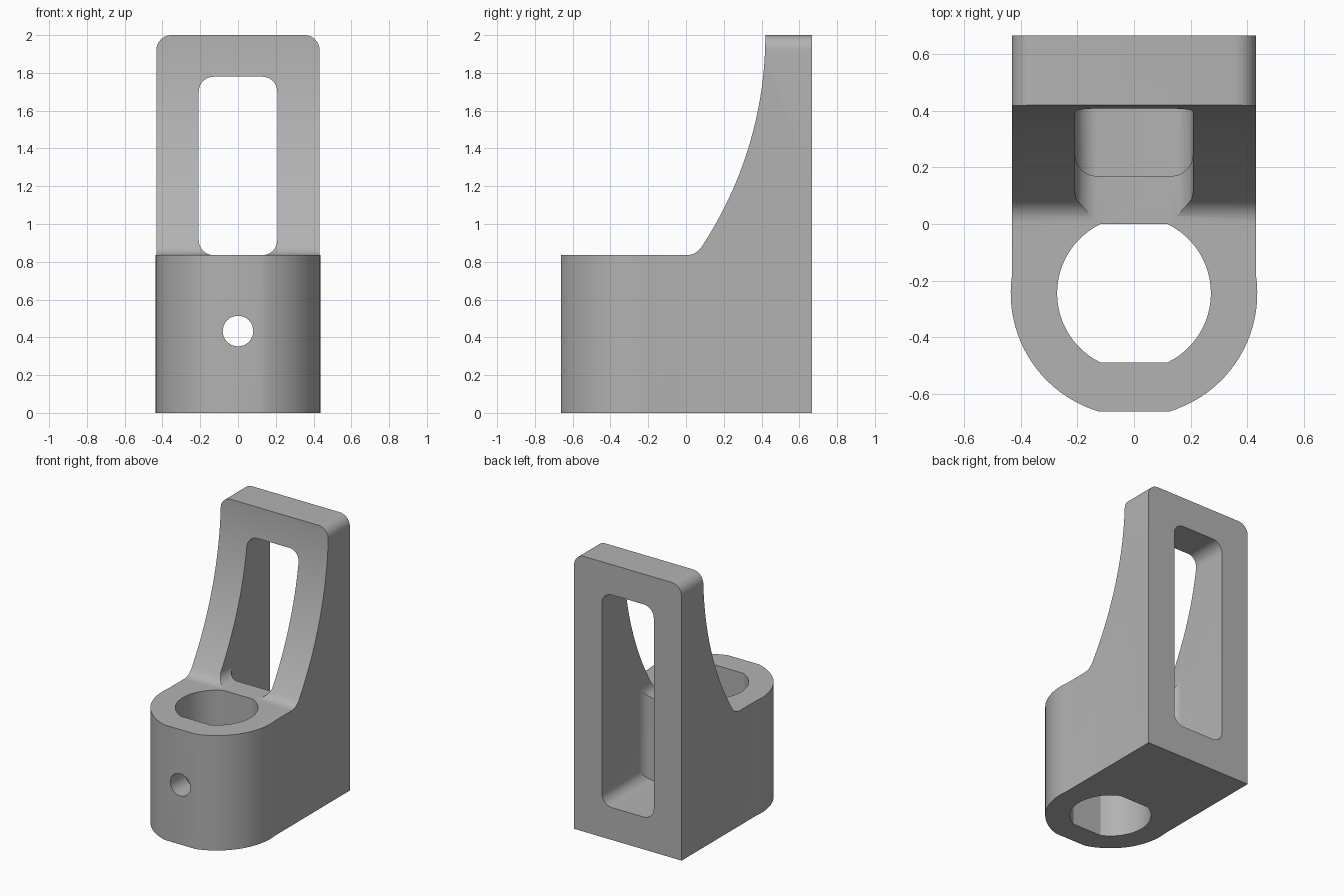
import bpy, bmesh, math
from mathutils import Vector

if "Cube" in bpy.data.objects:
    bpy.data.objects.remove(bpy.data.objects["Cube"])

grey = bpy.data.materials.new("plain grey")
grey.diffuse_color = (0.45, 0.45, 0.45, 1)
grey.use_nodes = True
grey.node_tree.nodes["Principled BSDF"].inputs["Base Color"].default_value = grey.diffuse_color


def prism(name, pts, axis, lo, hi):
    """Extrude a 2D outline along an axis: x uses (y, z), y uses (x, z), z uses (x, y)."""
    place = {"x": lambda p, t: (t, p[0], p[1]),
             "y": lambda p, t: (p[0], t, p[1]),
             "z": lambda p, t: (p[0], p[1], t)}[axis]
    bm = bmesh.new()
    a = [bm.verts.new(place(p, lo)) for p in pts]
    b = [bm.verts.new(place(p, hi)) for p in pts]
    bm.faces.new(a)
    bm.faces.new(b[::-1])
    n = len(pts)
    for i in range(n):
        j = (i + 1) % n
        bm.faces.new((a[j], a[i], b[i], b[j]))
    bmesh.ops.recalc_face_normals(bm, faces=bm.faces)
    me = bpy.data.meshes.new(name)
    bm.to_mesh(me)
    bm.free()
    ob = bpy.data.objects.new(name, me)
    bpy.context.collection.objects.link(ob)
    me.materials.append(grey)
    return ob


def arc(cx, cy, r, a0, a1, n):
    return [(cx + r * math.cos(math.radians(a0 + (a1 - a0) * i / n)),
             cy + r * math.sin(math.radians(a0 + (a1 - a0) * i / n))) for i in range(n + 1)]


def round_rect(x0, x1, y0, y1, r_low, r_high, n=10):
    """Rectangle with separate radii for the lower and upper corners."""
    pts = []
    for cx, sx, cy, sy, r, a in ((x1, -1, y0, 1, r_low, -90), (x1, -1, y1, -1, r_high, 0),
                                 (x0, 1, y1, -1, r_high, 90), (x0, 1, y0, 1, r_low, 180)):
        pts += arc(cx + sx * r, cy + sy * r, r, a, a + 90, n) if r else [(cx, cy)]
    return pts


def boolean(ob, cutter, operation):
    mod = ob.modifiers.new("cut", "BOOLEAN")
    mod.operation, mod.object, mod.solver = operation, cutter, "EXACT"
    bpy.context.view_layer.objects.active = ob
    bpy.ops.object.modifier_apply(modifier=mod.name)
    bpy.data.objects.remove(cutter)


W, BACK, CY, SHELF = 0.432, 0.667, -0.245, 0.835

# Side profile: low block, small fillet, sweeping arc up to the top of the plate
R = 2.03
sweep = [(0.42 - R + math.sqrt(R * R - (2 - z) ** 2), z)
         for z in [2 - (2 - 0.88) * i / 32 for i in range(33)]]
p0, p1, p2 = Vector(sweep[-1]), Vector((0.052, SHELF)), Vector((0.0, SHELF))
fillet = [tuple(p0 * (1 - t) ** 2 + p1 * 2 * t * (1 - t) + p2 * t * t)
          for t in [i / 10 for i in range(1, 11)]]
side = [(-0.8, 0), (BACK, 0), (BACK, 2)] + sweep + fillet + [(-0.8, SHELF)]
bracket = prism("bracket_body", side, "x", -0.6, 0.6)

# Plan outline: straight sides, round nose with a flat front
a = math.degrees(math.acos(0.125 / 0.436))
b = math.degrees(math.acos(W / 0.436))
plan = ([(W, BACK), (-W, BACK)] + arc(0, CY, 0.436, 180 - b, 180 + a, 24)
        + arc(0, CY, 0.436, -a, b, 24))
boolean(bracket, prism("plan_shape", plan, "z", -0.1, 2.1), "INTERSECT")

# Rounded top corners of the plate
front = round_rect(-0.6, 0.6, -0.1, 2, 0, 0)
front = round_rect(-W, W, 1.2, 2, 0, 0.08)
lower = [(-0.6, -0.1), (0.6, -0.1), (0.6, 1.2)]
i = len(front)
front = lower + front[1:i - 1] + [(-W, 1.2), (-0.6, 1.2)]
front.insert(3, (W, 1.2))
boolean(bracket, prism("front_shape", front, "y", -0.9, 0.9), "INTERSECT")

# Bore with flats front and back
f = math.degrees(math.asin(0.245 / 0.272))
bore = arc(0, CY, 0.272, -f, f, 24) + arc(0, CY, 0.272, 180 - f, 180 + f, 24)
boolean(bracket, prism("bore", bore, "z", -0.1, 0.95), "DIFFERENCE")

# Window through the plate above the shelf
S = 0.208
boolean(bracket, prism("window", round_rect(-S, S, SHELF, 1.78, 0.08, 0.08), "y", -0.3, 0.4),
        "DIFFERENCE")

# Deeper pocket from the back, with rounded inner upright edges
pocket = prism("pocket", round_rect(-S, S, 0.235, 1.78, 0.08, 0.08), "y", 0.1, 0.9)
boolean(pocket, prism("pocket_plan", round_rect(-S, S, 0.17, 0.8, 0.075, 0), "z", 0.1, 1.9),
        "INTERSECT")
boolean(bracket, pocket, "DIFFERENCE")

# Pin hole from the nose through to the pocket
boolean(bracket, prism("pin_hole", arc(0, 0.433, 0.081, 0, 348.75, 31), "y", -0.9, 0.3),
        "DIFFERENCE")

# Smooth curved faces, keep hard edges
bpy.ops.object.select_all(action="DESELECT")
bracket.select_set(True)
bpy.context.view_layer.objects.active = bracket
bpy.ops.object.shade_smooth_by_angle(angle=math.radians(25))
